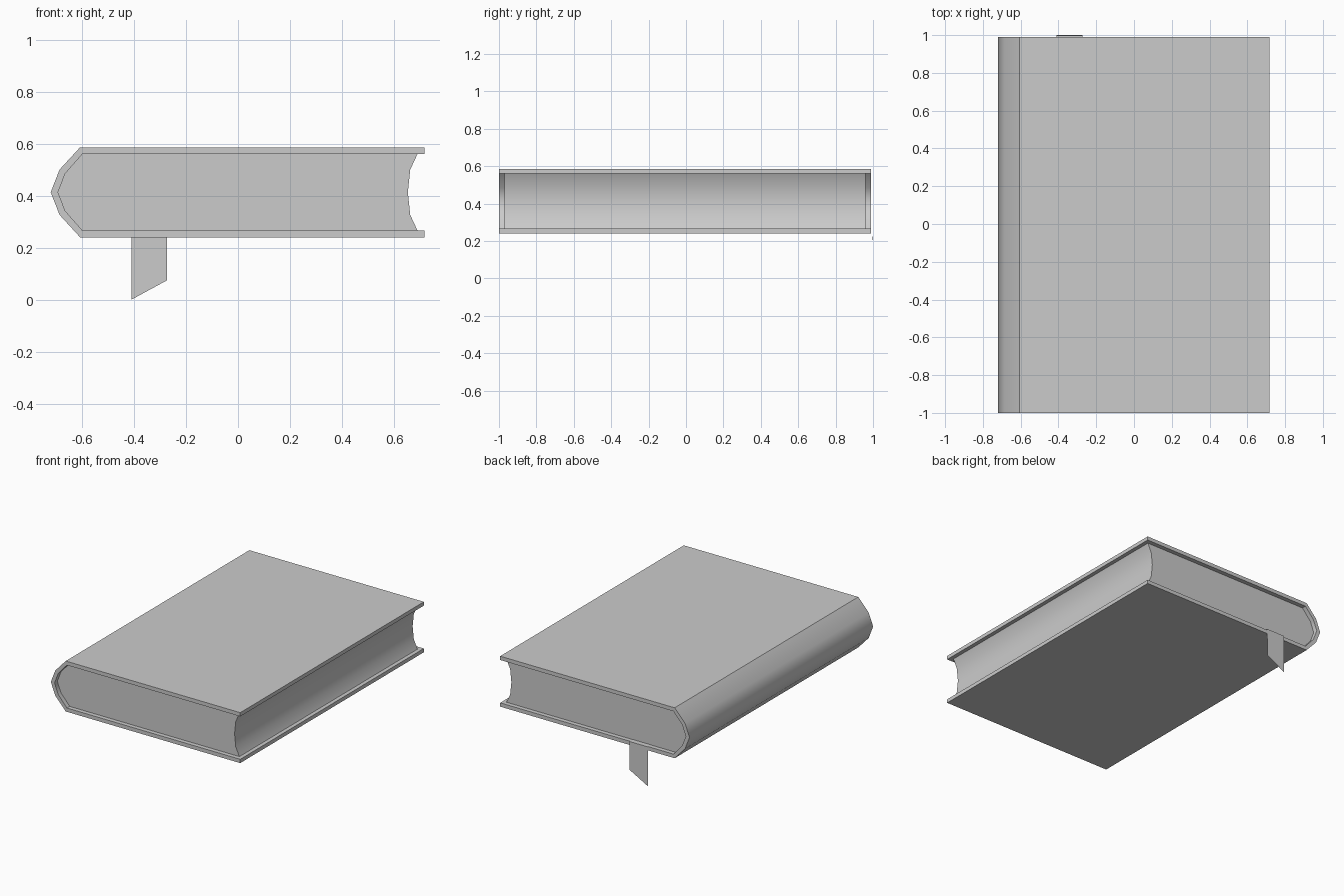
import bpy, bmesh, math

if "Cube" in bpy.data.objects:
    bpy.data.objects.remove(bpy.data.objects["Cube"])

grey = bpy.data.materials.new("light grey")
grey.use_nodes = True
grey.diffuse_color = (0.6, 0.6, 0.6, 1)
grey.node_tree.nodes["Principled BSDF"].inputs["Base Color"].default_value = (0.6, 0.6, 0.6, 1)

MID = 0.413  # height of the book's mid plane


def finish(name, bm):
    mesh = bpy.data.meshes.new(name)
    bm.to_mesh(mesh)
    bm.free()
    mesh.materials.append(grey)
    obj = bpy.data.objects.new(name, mesh)
    bpy.context.collection.objects.link(obj)
    return obj


def mirrored(half):
    """Reflect a top-half profile, ordered towards its middle point, below the mid plane."""
    full = half + [(x, -z) for x, z in reversed(half[:-1])]
    return [(x, MID + z) for x, z in full]


def extrude_profile(name, profile, y0, y1):
    bm = bmesh.new()
    face = bm.faces.new([bm.verts.new((x, y0, z)) for x, z in profile])
    result = bmesh.ops.extrude_face_region(bm, geom=[face], use_keep_orig=True)
    moved = [v for v in result["geom"] if isinstance(v, bmesh.types.BMVert)]
    bmesh.ops.translate(bm, verts=moved, vec=(0, y1 - y0, 0))
    bmesh.ops.recalc_face_normals(bm, faces=bm.faces)
    obj = finish(name, bm)
    bpy.ops.object.select_all(action="DESELECT")
    obj.select_set(True)
    bpy.context.view_layer.objects.active = obj
    bpy.ops.object.shade_smooth_by_angle(angle=math.radians(46))
    return obj


# Cover: two boards joined by a faceted spine
outer = mirrored([(0.717, 0.173), (-0.607, 0.173), (-0.686, 0.087), (-0.72, 0)])
spine_inner = [(0.717, 0.147), (-0.598, 0.147), (-0.664, 0.072), (-0.692, 0)]
inner = mirrored(spine_inner)
extrude_profile("cover", outer + inner[::-1], -1, 0.99)

# Page block: fits the spine, with a hollow fore edge
fore_edge = mirrored([(0.69, 0.147), (0.662, 0.087), (0.653, 0)])
pages_spine = mirrored(spine_inner[1:])
extrude_profile("pages", fore_edge + pages_spine[::-1], -0.97, 0.96)

# Ribbon bookmark: lies on the pages, folds over the board and hangs down
left, right = -0.41, -0.272
path = [(0.962, 0.345, 0.345), (0.962, 0.268, 0.268), (0.998, 0.268, 0.268), (1, 0, 0.075)]
bm = bmesh.new()
rows = [(bm.verts.new((left, y, za)), bm.verts.new((right, y, zb))) for y, za, zb in path]
for (a, b), (c, d) in zip(rows, rows[1:]):
    bm.faces.new((a, c, d, b))
bmesh.ops.reverse_faces(bm, faces=bm.faces)
bm.normal_update()
if bm.faces[:][0].normal.y < 0:
    bmesh.ops.reverse_faces(bm, faces=bm.faces)
finish("ribbon_bookmark", bm)
